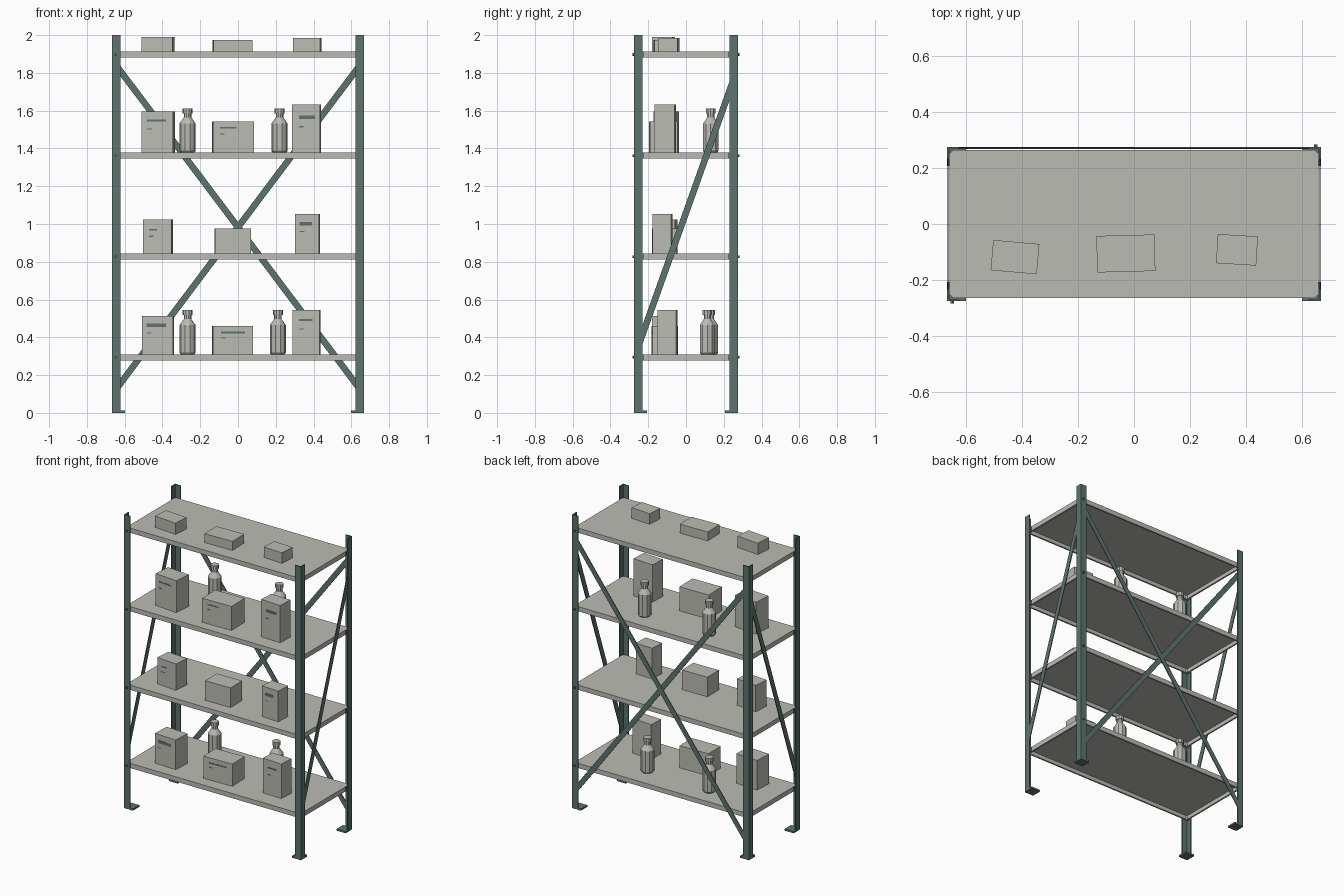
import bpy, bmesh, math
from mathutils import Matrix, Vector

if "Cube" in bpy.data.objects:
    bpy.data.objects.remove(bpy.data.objects["Cube"])


def material(name, rgb):
    m = bpy.data.materials.new(name)
    m.diffuse_color = (*rgb, 1)
    m.use_nodes = True
    m.node_tree.nodes["Principled BSDF"].inputs["Base Color"].default_value = m.diffuse_color
    return m


GREY = material("light grey", (0.50, 0.50, 0.46))
GREEN = material("dark green", (0.108, 0.175, 0.157))


def finish(name, bm, mat, matrix=Matrix()):
    bmesh.ops.recalc_face_normals(bm, faces=bm.faces)
    me = bpy.data.meshes.new(name)
    bm.to_mesh(me)
    bm.free()
    me.materials.append(mat)
    ob = bpy.data.objects.new(name, me)
    ob.matrix_world = matrix
    bpy.context.collection.objects.link(ob)
    return ob


def box(name, size, centre, mat, matrix=Matrix()):
    bm = bmesh.new()
    bmesh.ops.create_cube(bm, size=1)
    bmesh.ops.scale(bm, vec=size, verts=bm.verts)
    bmesh.ops.translate(bm, vec=centre, verts=bm.verts)
    return finish(name, bm, mat, matrix)


def prism(points, z0, z1):
    """Extrude a flat xy outline from z0 to z1."""
    bm = bmesh.new()
    face = bm.faces.new([bm.verts.new((x, y, z0)) for x, y in points])
    new = bmesh.ops.extrude_face_region(bm, geom=[face])["geom"]
    bmesh.ops.translate(bm, vec=(0, 0, z1 - z0),
                        verts=[v for v in new if isinstance(v, bmesh.types.BMVert)])
    bmesh.ops.recalc_face_normals(bm, faces=bm.faces)
    return bm


X, Y = 0.667, 0.275            # outer faces of the posts
W, T = 0.044, 0.007            # angle iron width and thickness
SHELF_TOPS = [0.31, 0.843, 1.378, 1.913]
SHELF_H = 0.032

# Angle-iron posts with foot plates, corner clips and bolts
for sx, side in ((-1, "left"), (1, "right")):
    for sy, end in ((-1, "front"), (1, "back")):
        tag = f"{end}_{side}"
        angle = [(0, 0), (W, 0), (W, T), (T, T), (T, W), (0, W)]
        outline = [(sx * (X - a), sy * (Y - b)) for a, b in angle]
        finish(f"post_{tag}", prism(outline, 0, 2), GREEN)
        box(f"foot_{tag}", (0.068, 0.068, 0.012),
            (sx * (X - 0.034), sy * (Y - 0.034), 0.006), GREEN)
        for i, top in enumerate(SHELF_TOPS):
            z = top - SHELF_H / 2
            box(f"shelf_clip_{tag}_{i}", (0.005, 0.046, SHELF_H),
                (sx * (X - 0.0085), sy * (Y - 0.03), z), GREEN)
            if sx == sy:
                bm = bmesh.new()
                bmesh.ops.create_cone(bm, cap_ends=True, segments=6, radius1=0.007,
                                      radius2=0.007, depth=0.012)
                finish(f"bolt_{tag}_{i}", bm, GREEN,
                       Matrix.Translation((sx * 0.647, sy * 0.277, z))
                       @ Matrix.Rotation(math.pi / 2, 4, 'X'))

# Shelves: clipped-corner trays, hollow underneath
SX, SY, C = 0.657, 0.263, 0.012
for i, top in enumerate(SHELF_TOPS):
    outline = [(-SX + C, -SY), (SX - C, -SY), (SX, -SY + C), (SX, SY - C),
               (SX - C, SY), (-SX + C, SY), (-SX, SY - C), (-SX, -SY + C)]
    bm = prism(outline, top - SHELF_H, top)
    under = [f for f in bm.faces if f.normal.z < -0.9]
    bmesh.ops.inset_region(bm, faces=under, thickness=0.012)
    new = bmesh.ops.extrude_face_region(bm, geom=under)["geom"]
    bmesh.ops.translate(bm, vec=(0, 0, SHELF_H - 0.006),
                        verts=[v for v in new if isinstance(v, bmesh.types.BMVert)])
    bmesh.ops.delete(bm, geom=[f for f in under if f.is_valid], context='FACES')
    finish(f"shelf_{i}", bm, GREY)


def brace(name, a, b, normal):
    """Flat bar between two points, its broad side facing normal."""
    a, b, n = Vector(a), Vector(b), Vector(normal)
    d = (b - a).normalized()
    s = n.cross(d)
    m = Matrix((s, n, d)).transposed().to_4x4()
    m.translation = (a + b) / 2
    box(name, (0.034, 0.005, (b - a).length), (0, 0, 0), GREEN, m)


# Crossed back braces and one diagonal at each end
for s, tag in ((-1, "falling"), (1, "rising")):
    y = 0.271 + s * 0.0008
    brace(f"back_brace_{tag}", (-s * 0.64, y, 0.133), (s * 0.64, y, 1.833), (0, 1, 0))
for s, tag in ((-1, "left"), (1, "right")):
    brace(f"side_brace_{tag}", (s * 0.6628, -0.25, 0.36), (s * 0.6628, 0.25, 1.76), (1, 0, 0))

# Cartons: shelf, x, y, width, depth, height, turn, marking start, end, height, thickness
CARTONS = [
    (3, -0.424, -0.118, 0.165, 0.108, 0.077, -5, 0, 0, 0, 0),
    (3, -0.029, -0.105, 0.207, 0.130, 0.061, 1.5, 0, 0, 0, 0),
    (3, 0.367, -0.092, 0.143, 0.104, 0.072, -3.5, 0, 0, 0, 0),
    (2, -0.423, -0.105, 0.168, 0.120, 0.217, -5, .18, .78, .78, .010),
    (2, -0.026, -0.120, 0.218, 0.145, 0.164, 1.5, .17, .57, .80, .008),
    (2, 0.362, -0.110, 0.148, 0.104, 0.254, -3, .25, .82, .74, .018),
    (1, -0.423, -0.105, 0.150, 0.105, 0.180, -5, .2, .5, .71, .008),
    (1, -0.028, -0.115, 0.190, 0.125, 0.134, 1, 0, 0, 0, 0),
    (1, 0.367, -0.125, 0.128, 0.100, 0.209, -3, .2, .72, .76, .018),
    (0, -0.423, -0.115, 0.163, 0.120, 0.202, -3, .15, .78, .76, .020),
    (0, -0.028, -0.112, 0.214, 0.135, 0.151, 1.5, .2, .8, .77, .010),
    (0, 0.363, -0.098, 0.145, 0.100, 0.236, -3, .25, .74, .77, .010),
]
for i, (sh, x, y, w, d, h, turn, u0, u1, v, t) in enumerate(CARTONS):
    m = Matrix.Translation((x, y, SHELF_TOPS[sh])) @ Matrix.Rotation(math.radians(turn), 4, 'Z')
    box(f"carton_{i}", (w, d, h), (0, 0, h / 2), GREY, m)
    if u1:
        # thin coloured marks on the front
        box(f"carton_stripe_{i}", ((u1 - u0) * w, 0.002, t),
            (((u0 + u1) / 2 - 0.5) * w, -d / 2, v * h), GREEN, m)
        box(f"carton_dash_{i}", (0.025, 0.002, 0.006),
            ((u0 - 0.5) * w + 0.013, -d / 2, (v - 0.2) * h), GREEN, m)

# Faceted bottles: lathe a short profile
PROFILE = [(0.036, 0), (0.042, 0.008), (0.042, 0.155), (0.020, 0.186),
           (0.020, 0.208), (0.026, 0.208), (0.026, 0.234)]
SIDES = 10
for i, (sh, x, y) in enumerate([(2, -0.267, 0.131), (2, 0.22, 0.131),
                                (0, -0.267, 0.13), (0, 0.211, 0.113)]):
    bm = bmesh.new()
    rings = [[bm.verts.new((r * math.cos(k * math.tau / SIDES),
                            r * math.sin(k * math.tau / SIDES), z))
              for k in range(SIDES)] for r, z in PROFILE]
    for lo, hi in zip(rings, rings[1:]):
        for k in range(SIDES):
            n = (k + 1) % SIDES
            bm.faces.new((lo[k], lo[n], hi[n], hi[k]))
    bm.faces.new(rings[0])
    bm.faces.new(rings[-1])
    finish(f"bottle_{i}", bm, GREY, Matrix.Translation((x, y, SHELF_TOPS[sh])))
